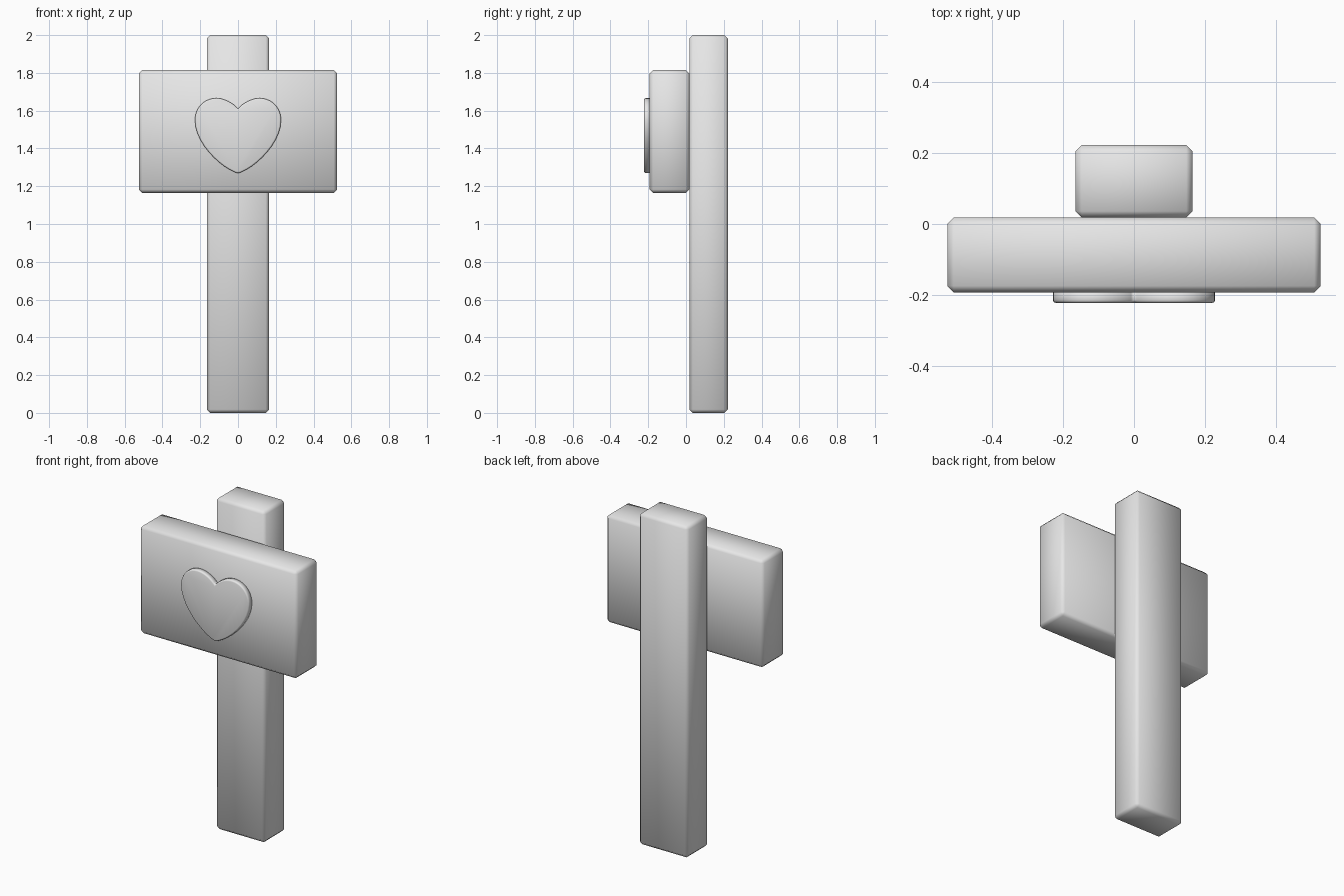
import bpy
import bmesh
from mathutils import Vector
from mathutils.geometry import interpolate_bezier

cube = bpy.data.objects.get("Cube")
if cube:
    bpy.data.objects.remove(cube)

# Single plain grey
grey = bpy.data.materials.new("plain_grey")
grey.use_nodes = True
colour = (0.8, 0.8, 0.8, 1)
grey.diffuse_color = colour
grey.node_tree.nodes["Principled BSDF"].inputs["Base Color"].default_value = colour


def finish(name, bm):
    """Turn a bmesh into a smooth shaded grey object."""
    bmesh.ops.recalc_face_normals(bm, faces=bm.faces)
    mesh = bpy.data.meshes.new(name)
    bm.to_mesh(mesh)
    bm.free()
    mesh.materials.append(grey)
    mesh.shade_smooth()
    obj = bpy.data.objects.new(name, mesh)
    bpy.context.collection.objects.link(obj)
    return obj


def plank(name, low, high, chamfer=0.018):
    """Box between two corners with chamfered edges."""
    low, high = Vector(low), Vector(high)
    bm = bmesh.new()
    bmesh.ops.create_cube(bm, size=1)
    bmesh.ops.scale(bm, vec=high - low, verts=bm.verts)
    bmesh.ops.translate(bm, vec=(low + high) / 2, verts=bm.verts)
    bmesh.ops.bevel(bm, geom=bm.edges[:], offset=chamfer, segments=1,
                    affect='EDGES', profile=0.5)
    return finish(name, bm)


def heart(name, front, back, chamfer=0.008):
    """Heart plate: right half from Bezier spans, mirrored to the left."""
    spans = [
        ((0, 1.61), (0.025, 1.64), (0.07, 1.666), (0.115, 1.666)),
        ((0.115, 1.666), (0.18, 1.666), (0.228, 1.615), (0.228, 1.55)),
        ((0.228, 1.55), (0.228, 1.43), (0.10, 1.31), (0.025, 1.278)),
        ((0.025, 1.278), (0.015, 1.273), (0.008, 1.27), (0, 1.27)),
    ]
    half = []
    for a, b, c, d in spans:
        pts = interpolate_bezier(Vector(a), Vector(b), Vector(c), Vector(d), 11)
        half += [(p.x, p.y) for p in pts[:-1]]
    outline = half + [(0, 1.27)] + [(-x, z) for x, z in reversed(half[1:])]

    bm = bmesh.new()
    face = bm.faces.new([bm.verts.new((x, back, z)) for x, z in outline])
    grown = bmesh.ops.extrude_face_region(bm, geom=[face], use_keep_orig=True)
    verts = [g for g in grown["geom"] if isinstance(g, bmesh.types.BMVert)]
    bmesh.ops.translate(bm, vec=(0, front - back, 0), verts=verts)
    bmesh.ops.recalc_face_normals(bm, faces=bm.faces)
    rim = [e for e in bm.edges if all(v in verts for v in e.verts)]
    bmesh.ops.bevel(bm, geom=rim, offset=chamfer, segments=2,
                    affect='EDGES', profile=0.5, clamp_overlap=True)
    return finish(name, bm)


plank("post", (-0.165, 0.018, 0), (0.165, 0.222, 2))
plank("sign_board", (-0.525, -0.192, 1.165), (0.525, 0.018, 1.815))
heart("heart_emblem", -0.222, -0.185)
